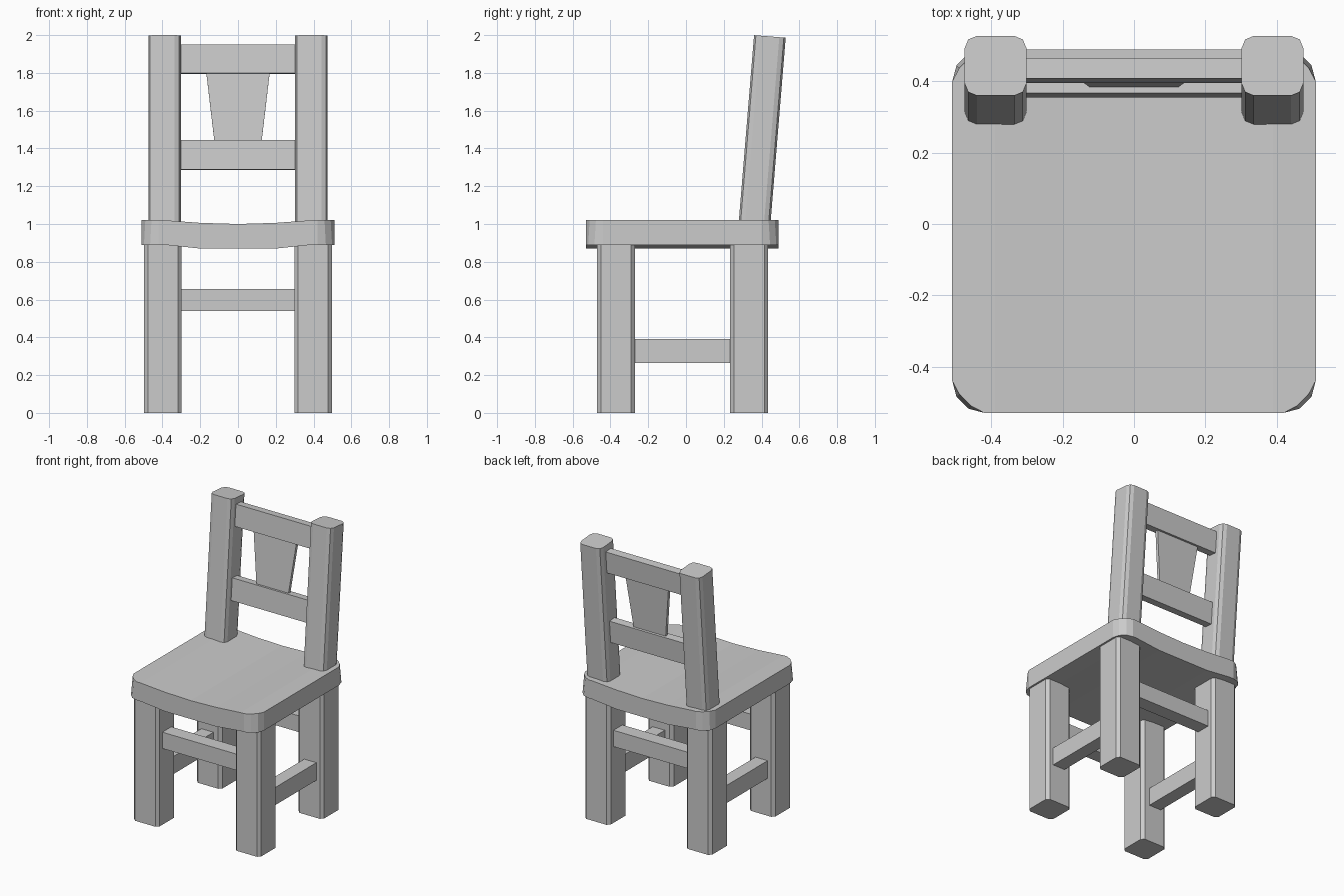
import bpy, bmesh, math
from mathutils import Matrix, Vector

if "Cube" in bpy.data.objects:
    bpy.data.objects.remove(bpy.data.objects["Cube"])

SLOPE = 0.082                      # backward lean of the back (y per z)
LEAN = Matrix.Rotation(-math.atan(SLOPE), 4, 'X')


def finish(name, bm):
    bmesh.ops.recalc_face_normals(bm, faces=bm.faces)
    me = bpy.data.meshes.new(name)
    bm.to_mesh(me)
    bm.free()
    ob = bpy.data.objects.new(name, me)
    bpy.context.collection.objects.link(ob)
    return ob


def box(name, lo, hi, bevel=0, segments=1, matrix=None, taper=1):
    """Box between two corners; optional bevelled upright edges, base taper and transform."""
    lo, hi = Vector(lo), Vector(hi)
    bm = bmesh.new()
    bmesh.ops.create_cube(bm, size=1)
    for v in bm.verts:
        if v.co.z < 0:
            v.co.x *= taper
        v.co = Vector([(lo[i] + hi[i]) / 2 + v.co[i] * (hi[i] - lo[i]) for i in range(3)])
    if bevel:
        uprights = [e for e in bm.edges
                    if abs(e.verts[0].co.z - e.verts[1].co.z) > 0.1]
        bmesh.ops.bevel(bm, geom=uprights, offset=bevel, segments=segments,
                        profile=0.5, affect='EDGES')
    if matrix:
        bm.transform(matrix)
    return finish(name, bm)


# Seat: dished profile across x, extruded along y, rounded corners
top = [(-0.51, 1.02), (-0.39, 1.02), (-0.2, 1.006), (0, 1.0),
       (0.2, 1.006), (0.39, 1.02), (0.51, 1.02)]
bottom = [(0.51, 0.89), (0.39, 0.89), (0.2, 0.87), (-0.2, 0.87),
          (-0.39, 0.89), (-0.51, 0.89)]
bm = bmesh.new()
face = bm.faces.new([bm.verts.new((x, -0.53, z)) for x, z in top + bottom])
ext = bmesh.ops.extrude_face_region(bm, geom=[face])
bmesh.ops.translate(bm, vec=(0, 1.02, 0),
                    verts=[g for g in ext['geom'] if isinstance(g, bmesh.types.BMVert)])
corners = [e for e in bm.edges if all(abs(v.co.x) > 0.5 for v in e.verts)
           and abs(e.verts[0].co.z - e.verts[1].co.z) > 0.1]
bmesh.ops.bevel(bm, geom=corners, offset=0.09, segments=3, profile=0.5, affect='EDGES')
rim = [e for e in bm.edges if all(v.co.z > 1.019 for v in e.verts)
       and all(abs(v.co.x) > 0.415 for v in e.verts) and len(e.link_faces) == 2
       and any(abs(f.normal.z) < 0.1 for f in e.link_faces)
       and abs(e.verts[0].co.x - e.verts[1].co.x) > 0.002]
# Slightly draw in the top of the rounded corners
for v in {v for e in rim for v in e.verts}:
    if abs(v.co.x) > 0.45 and (v.co.y < -0.46 or v.co.y > 0.42):
        v.co.x *= 0.985
        v.co.y += 0.008 if v.co.y < 0 else -0.008
finish("seat", bm)

# Back frame, built upright and leaned about the seat top (local z runs up the post)
base = Matrix.Translation((0, 0.28, 1.02)) @ LEAN

for side, s in (("left", -1), ("right", 1)):
    # Legs and side stretchers
    xs = sorted((s * 0.298, s * 0.497))
    box(f"front_leg_{side}", (xs[0], -0.47, 0), (xs[1], -0.27, 0.9), 0.02)
    box(f"back_leg_{side}", (xs[0], 0.233, 0), (xs[1], 0.435, 0.9), 0.02)
    xs = sorted((s * 0.355, s * 0.45))
    box(f"side_stretcher_{side}", (xs[0], -0.28, 0.265), (xs[1], 0.24, 0.39))
    # Back posts
    xs = sorted((s * 0.302, s * 0.475))
    box(f"back_post_{side}", (xs[0], 0, -0.03), (xs[1], 0.168, 0.983),
        0.034, 2, base)

# Front and back stretchers
box("front_stretcher", (-0.31, -0.42, 0.54), (0.31, -0.32, 0.655))
box("back_stretcher", (-0.31, 0.285, 0.54), (0.31, 0.385, 0.655))

# Back rails and tapered splat
box("top_rail", (-0.32, 0.052, 0.785), (0.32, 0.109, 0.938), matrix=base)
box("lower_rail", (-0.32, 0.052, 0.275), (0.32, 0.109, 0.431), matrix=base)
box("back_splat", (-0.168, 0.07, 0.42), (0.168, 0.092, 0.79), matrix=base, taper=0.74)
